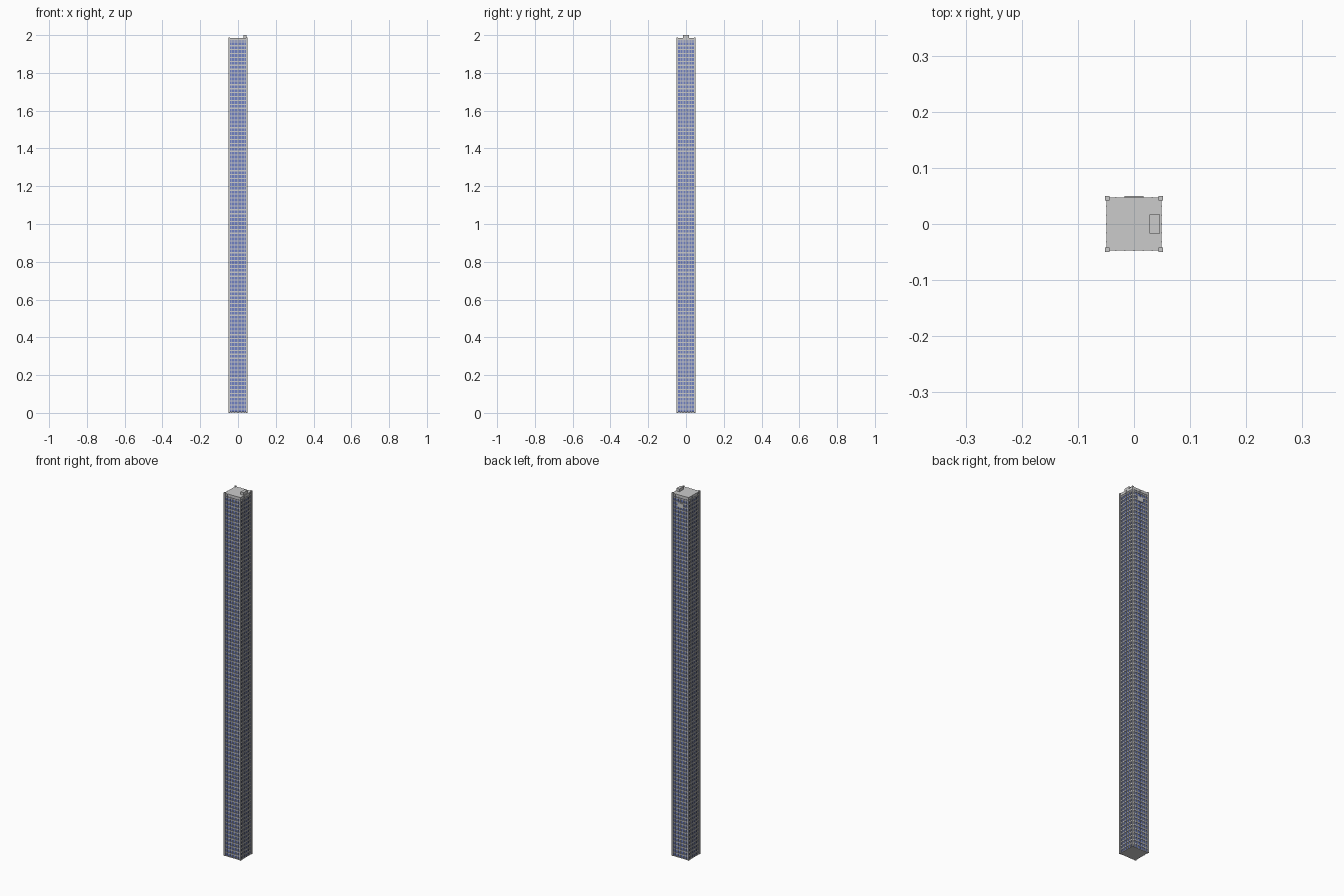
import bpy, bmesh

if "Cube" in bpy.data.objects:
    bpy.data.objects.remove(bpy.data.objects["Cube"])

HX, HY = 0.0515, 0.0500      # outer half sizes
TOP = 1.985                  # roof height
FLOORS, BAYS = 96, 6
POST = 0.008


def material(name, rgb):
    m = bpy.data.materials.new(name)
    m.diffuse_color = (*rgb, 1)
    m.use_nodes = True
    m.node_tree.nodes["Principled BSDF"].inputs["Base Color"].default_value = m.diffuse_color
    return m


def boxes(name, items, mat=None):
    """One object made of boxes given as (x0, x1, y0, y1, z0, z1)."""
    bm = bmesh.new()
    for x0, x1, y0, y1, z0, z1 in items:
        v = bmesh.ops.create_cube(bm, size=1)["verts"]
        bmesh.ops.scale(bm, vec=(x1 - x0, y1 - y0, z1 - z0), verts=v)
        bmesh.ops.translate(bm, vec=((x0 + x1) / 2, (y0 + y1) / 2, (z0 + z1) / 2), verts=v)
    me = bpy.data.meshes.new(name)
    bm.to_mesh(me)
    bm.free()
    ob = bpy.data.objects.new(name, me)
    bpy.context.collection.objects.link(ob)
    if mat:
        me.materials.append(mat)
    return ob


glass = material("blue_glass", (0.16, 0.22, 0.55))

# Glazed core
cx, cy = HX - 0.0055, HY - 0.0055
boxes("glass_core", [(-cx, cx, -cy, cy, 0.004, TOP - 0.012)], glass)

# Corner posts
boxes("corner_posts", [
    (sx * (HX - POST / 2) - POST / 2, sx * (HX - POST / 2) + POST / 2,
     sy * (HY - POST / 2) - POST / 2, sy * (HY - POST / 2) + POST / 2, 0, TOP + 0.003)
    for sx in (-1, 1) for sy in (-1, 1)])

# Vertical mullions on all four faces
wx, wy = HX - 0.0025, HY - 0.0025
m = 0.0014
mullions = []
for i in range(1, BAYS):
    t = -1 + 2 * i / BAYS
    for s in (-1, 1):
        x, y = t * wx, s * (wy - 0.001)
        mullions.append((x - m, x + m, y - 0.002, y + 0.002, 0, TOP))
        x, y = s * (wx - 0.001), t * wy
        mullions.append((x - 0.002, x + 0.002, y - m, y + m, 0, TOP))
boxes("mullions", mullions)

# Floor bands
pitch = TOP / FLOORS
boxes("floor_bands", [(-wx, wx, -wy, wy, max(0, k * pitch - 0.003), k * pitch + 0.003)
                      for k in range(FLOORS)])

# Roof slab and rooftop plant box
boxes("roof", [(-wx, wx, -wy, wy, TOP - 0.014, TOP)])
boxes("roof_box", [(0.028, 0.046, -0.017, 0.017, TOP - 0.002, 2.0)])

# Panel near the top of the back face
boxes("back_panel", [(-0.017, 0.017, HY - 0.004, HY, 1.918, 1.942)])
